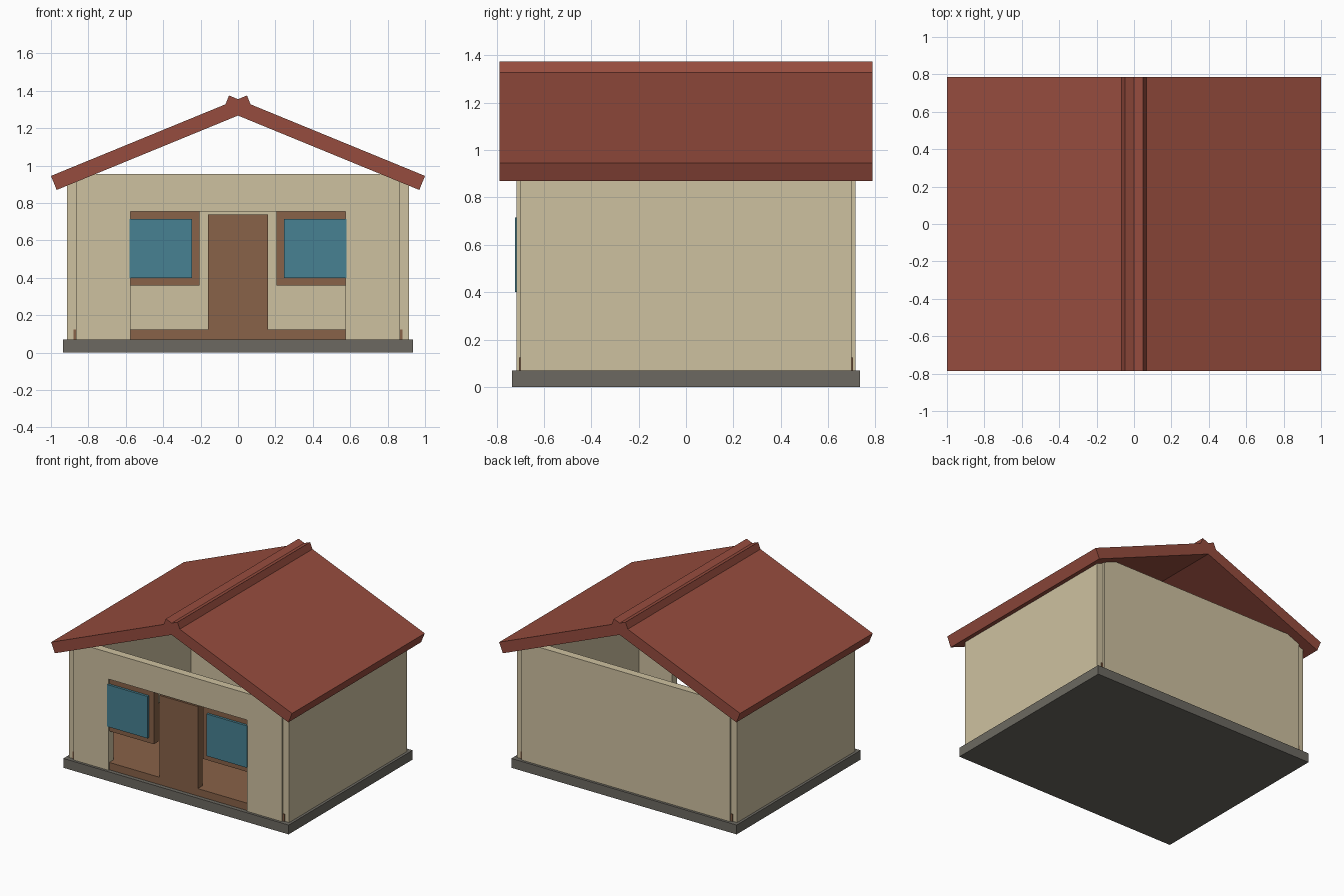
import bpy, bmesh, math

if "Cube" in bpy.data.objects:
    bpy.data.objects.remove(bpy.data.objects["Cube"])


def material(name, rgb):
    m = bpy.data.materials.new(name)
    lin = [((c / 255 + 0.055) / 1.055) ** 2.4 for c in rgb]
    m.diffuse_color = (*lin, 1.0)
    m.use_nodes = True
    m.node_tree.nodes["Principled BSDF"].inputs["Base Color"].default_value = m.diffuse_color
    return m


BEIGE = material("beige plaster", (206, 193, 160))
RED = material("red roof", (150, 76, 62))
BROWN = material("brown wood", (136, 98, 72))
BLUE = material("blue glass", (71, 129, 146))
GREY = material("grey stone", (108, 105, 97))


def extrude_profile(name, points, y0, y1, mat):
    """Extrude an outline in the xz plane from y0 to y1."""
    bm = bmesh.new()
    face = bm.faces.new([bm.verts.new((x, y0, z)) for x, z in points])
    res = bmesh.ops.extrude_face_region(bm, geom=[face])
    verts = [v for v in res["geom"] if isinstance(v, bmesh.types.BMVert)]
    bmesh.ops.translate(bm, verts=verts, vec=(0, y1 - y0, 0))
    bmesh.ops.recalc_face_normals(bm, faces=bm.faces[:])
    mesh = bpy.data.meshes.new(name)
    bm.to_mesh(mesh)
    bm.free()
    mesh.materials.append(mat)
    obj = bpy.data.objects.new(name, mesh)
    bpy.context.collection.objects.link(obj)
    return obj


def box(name, x0, x1, y0, y1, z0, z1, mat):
    return extrude_profile(name, [(x0, z0), (x1, z0), (x1, z1), (x0, z1)], y0, y1, mat)


BASE_TOP, WALL_TOP, FLOOR_TOP = 0.07, 0.955, 0.125

# Foundation slab and interior floor
box("foundation", -0.935, 0.935, -0.735, 0.735, 0, BASE_TOP, GREY)
box("floor", -0.88, 0.88, -0.705, 0.705, BASE_TOP, FLOOR_TOP, BROWN)

# Front wall with a wide opening, plain back wall
extrude_profile("front_wall", [
    (-0.865, BASE_TOP), (-0.575, BASE_TOP), (-0.575, 0.755), (0.575, 0.755),
    (0.575, BASE_TOP), (0.865, BASE_TOP), (0.865, WALL_TOP), (-0.865, WALL_TOP),
], -0.716, -0.656, BEIGE)
box("back_wall", -0.865, 0.865, 0.656, 0.716, BASE_TOP, WALL_TOP, BEIGE)

# Door
box("door", -0.16, 0.16, -0.705, -0.65, FLOOR_TOP, 0.74, BROWN)

# Roof panels cross each other at the ridge
angle = math.atan2(0.43, 1.048)
thick = 0.081
dx, dz = thick * math.sin(angle), -thick * math.cos(angle)
eave, ridge = (1.0, 0.945), (-0.048, 1.375)
roof = [eave, ridge, (ridge[0] - dx, ridge[1] + dz), (eave[0] - dx, eave[1] + dz)]

# Mirrored parts: side walls, windows, roof panels
for side, s in (("left", -1), ("right", 1)):
    box(side + "_wall", s * 0.85, s * 0.915, -0.70, 0.70, BASE_TOP, 0.945, BEIGE)
    box(side + "_window_frame", s * 0.205, s * 0.62, -0.705, -0.65, 0.36, 0.755, BROWN)
    box(side + "_window_glass", s * 0.245, s * 0.58, -0.723, -0.69, 0.40, 0.715, BLUE)
    extrude_profile(side + "_roof_panel", [(s * x, z) for x, z in roof], -0.787, 0.787, RED)
